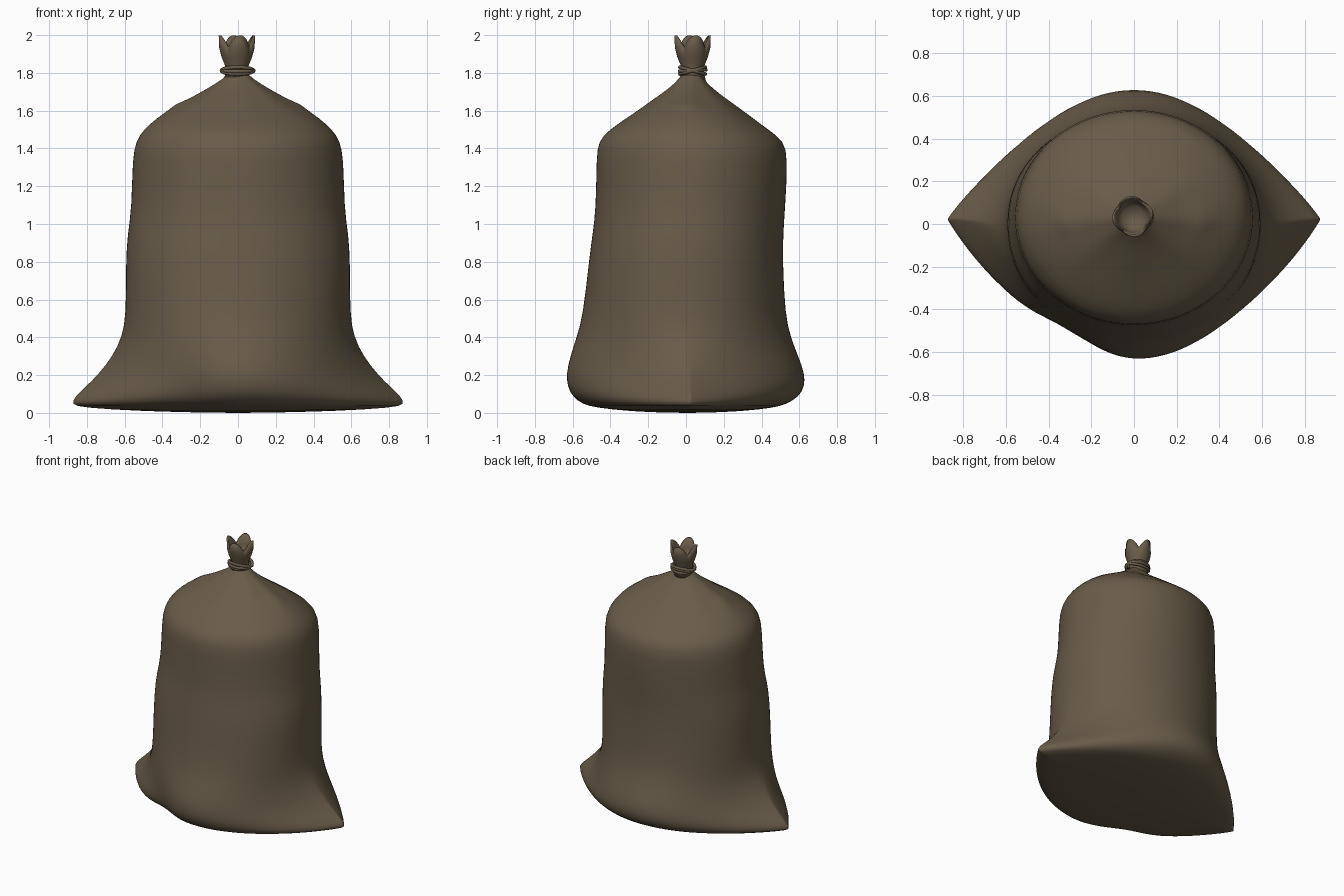
import bpy
import bmesh
from math import cos, sin, pi, exp, copysign

default_cube = bpy.data.objects.get("Cube")
if default_cube:
    bpy.data.objects.remove(default_cube, do_unlink=True)

SEGMENTS = 64
NECK_Y = 0.035

burlap = bpy.data.materials.new("brown burlap")
burlap_colour = (0.14, 0.107, 0.067, 1)
burlap.diffuse_color = burlap_colour
burlap.use_nodes = True
shader = burlap.node_tree.nodes["Principled BSDF"]
shader.inputs["Base Color"].default_value = burlap_colour
shader.inputs["Roughness"].default_value = 0.9


def bump(value, centre, width):
    """Soft bell curve used for dents, folds and gathers."""
    return exp(-((value - centre) / width) ** 2)


def loft(name, rings):
    """Skin closed rings of points and cap both ends."""
    bm = bmesh.new()
    loops = [[bm.verts.new(point) for point in ring] for ring in rings]
    for low, high in zip(loops, loops[1:]):
        for i in range(SEGMENTS):
            j = (i + 1) % SEGMENTS
            bm.faces.new((low[i], low[j], high[j], high[i]))
    bm.faces.new(reversed(loops[0]))
    bm.faces.new(loops[-1])
    bmesh.ops.recalc_face_normals(bm, faces=bm.faces)
    mesh = bpy.data.meshes.new(name)
    bm.to_mesh(mesh)
    bm.free()
    mesh.materials.append(burlap)
    mesh.shade_smooth()
    obj = bpy.data.objects.new(name, mesh)
    bpy.context.collection.objects.link(obj)
    return obj


def sack_ring(z, half_width, front, back, roundness):
    """Body section: roundness 1 pinches the sides to points, 2 is an ellipse."""
    middle = (back - front) / 2
    depth = (back + front) / 2
    ring = []
    for i in range(SEGMENTS):
        angle = 2 * pi * i / SEGMENTS
        c, s = cos(angle), sin(angle)
        # gathers running up to the tied neck
        gather = 1 + 0.02 * cos(8 * angle) * bump(z, 1.68, 0.08)
        # small folds on both shoulders
        fold = 1 + 0.08 * bump(z, 1.635, 0.02) * bump(s, -0.1, 0.3)
        x = half_width * c * gather * fold
        y = depth * copysign(abs(s) ** (2 / roundness), s) * gather
        # flattened front cloth near the base
        if s < 0:
            y += 0.065 * bump(x, -0.3, 0.17) * bump(z, 0.1, 0.2) * abs(s)
        # pinched side corners sit slightly behind the middle
        y += 0.03 * c ** 4 * bump(z, 0, 0.3)
        ring.append((x, middle + y, z))
    return ring


# Sack body: height, half width, front reach, back reach, roundness
sections = [
    (0.0, 0.1, 0.08, 0.08, 2),
    (0.008, 0.5, 0.3, 0.3, 1.5),
    (0.028, 0.83, 0.48, 0.47, 1.08),
    (0.045, 0.885, 0.55, 0.53, 1.08),
    (0.085, 0.865, 0.605, 0.6, 1.06),
    (0.14, 0.805, 0.633, 0.63, 1.08),
    (0.21, 0.735, 0.638, 0.63, 1.15),
    (0.3, 0.665, 0.615, 0.595, 1.4),
    (0.4, 0.615, 0.58, 0.555, 1.75),
    (0.52, 0.592, 0.545, 0.525, 2.1),
    (0.8, 0.595, 0.515, 0.513, 2.15),
    (0.95, 0.585, 0.495, 0.515, 2.1),
    (1.08, 0.563, 0.477, 0.525, 2),
    (1.35, 0.56, 0.475, 0.54, 2),
    (1.44, 0.54, 0.465, 0.52, 2),
    (1.5, 0.5, 0.405, 0.435, 2),
    (1.56, 0.43, 0.315, 0.355, 2),
    (1.61, 0.35, 0.24, 0.285, 2),
    (1.635, 0.305, 0.205, 0.25, 2),
    (1.66, 0.255, 0.17, 0.215, 2),
    (1.72, 0.155, 0.085, 0.135, 2),
    (1.77, 0.075, 0.035, 0.09, 2),
    (1.8, 0.055, 0.02, 0.085, 2),
]
body = loft("sack_body", [sack_ring(*section) for section in sections])
smoothing = body.modifiers.new("soft cloth", "SUBSURF")
smoothing.levels = smoothing.render_levels = 1


def neck_ring(z, radius, frill):
    """Neck section: frill lifts four broad torn tips with narrow gaps."""
    ring = []
    for i in range(SEGMENTS):
        angle = 2 * pi * i / SEGMENTS
        wave = 2 * abs(cos(2 * angle - 0.35)) - 1
        r = radius * (1 + 0.1 * frill * wave)
        top = z + frill * 0.033 * wave
        ring.append((r * cos(angle) - 0.006, NECK_Y + r * sin(angle), top))
    return ring


# Gathered neck: outside wall up, torn rim, inside wall down
neck_profile = [
    (1.76, 0.07, 0), (1.81, 0.058, 0), (1.84, 0.063, 0), (1.88, 0.08, 0.1),
    (1.92, 0.09, 0.5), (1.966, 0.088, 1), (1.966, 0.078, 1),
    (1.91, 0.073, 0.4), (1.85, 0.05, 0),
]
loft("sack_neck", [neck_ring(*section) for section in neck_profile])

# Loops of cord crossing at the sides of the neck
for number, tilt in enumerate([0.26, -0.26, 0.06]):
    bpy.ops.mesh.primitive_torus_add(
        major_segments=40, minor_segments=10,
        major_radius=0.075, minor_radius=0.01,
        location=(-0.002, NECK_Y, 1.812), rotation=(tilt, 0, 0))
    cord = bpy.context.object
    cord.name = f"tie_cord_{number + 1}"
    cord.scale.x = 1.12
    cord.scale.y = 0.93
    cord.data.materials.append(burlap)
    cord.data.shade_smooth()
